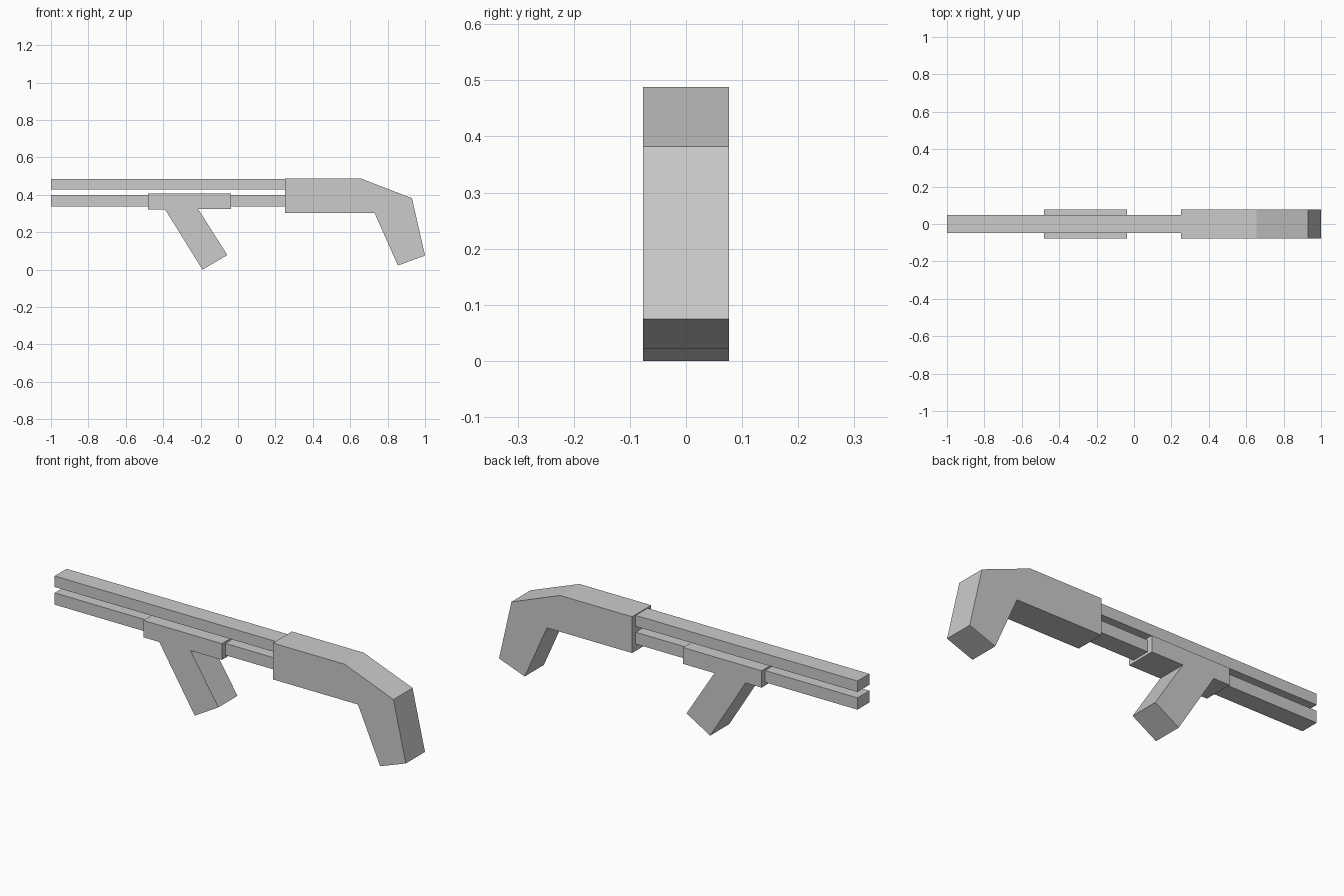
import bpy
import bmesh

if "Cube" in bpy.data.objects:
    bpy.data.objects.remove(bpy.data.objects["Cube"])


def extrude_profile(name, points, half_width):
    """Extrude an x-z outline evenly to both sides of y = 0."""
    bm = bmesh.new()
    face = bm.faces.new([bm.verts.new((x, -half_width, z)) for x, z in points])
    result = bmesh.ops.extrude_face_region(bm, geom=[face])
    verts = [g for g in result["geom"] if isinstance(g, bmesh.types.BMVert)]
    bmesh.ops.translate(bm, verts=verts, vec=(0, 2 * half_width, 0))
    bmesh.ops.recalc_face_normals(bm, faces=bm.faces)
    mesh = bpy.data.meshes.new(name)
    bm.to_mesh(mesh)
    bm.free()
    obj = bpy.data.objects.new(name, mesh)
    bpy.context.collection.objects.link(obj)
    return obj


BODY_HALF = 0.077
BARREL_HALF = 0.048

# Receiver and bent stock in one block
extrude_profile("stock", [
    (0.25, 0.303), (0.73, 0.303), (0.855, 0.022), (1.0, 0.075),
    (0.93, 0.382), (0.655, 0.488), (0.25, 0.488),
], BODY_HALF)

# Two long square bars, barrel above and tube below
for name, z0, z1 in (("barrel", 0.428, 0.484), ("lower_tube", 0.338, 0.398)):
    extrude_profile(name, [(-1, z0), (0.25, z0), (0.25, z1), (-1, z1)], BARREL_HALF)

# Sliding sleeve with slanted foregrip
extrude_profile("foregrip", [
    (-0.48, 0.322), (-0.39, 0.322), (-0.19, 0.0), (-0.057, 0.078),
    (-0.214, 0.325), (-0.037, 0.325), (-0.037, 0.408), (-0.48, 0.408),
], BODY_HALF)
